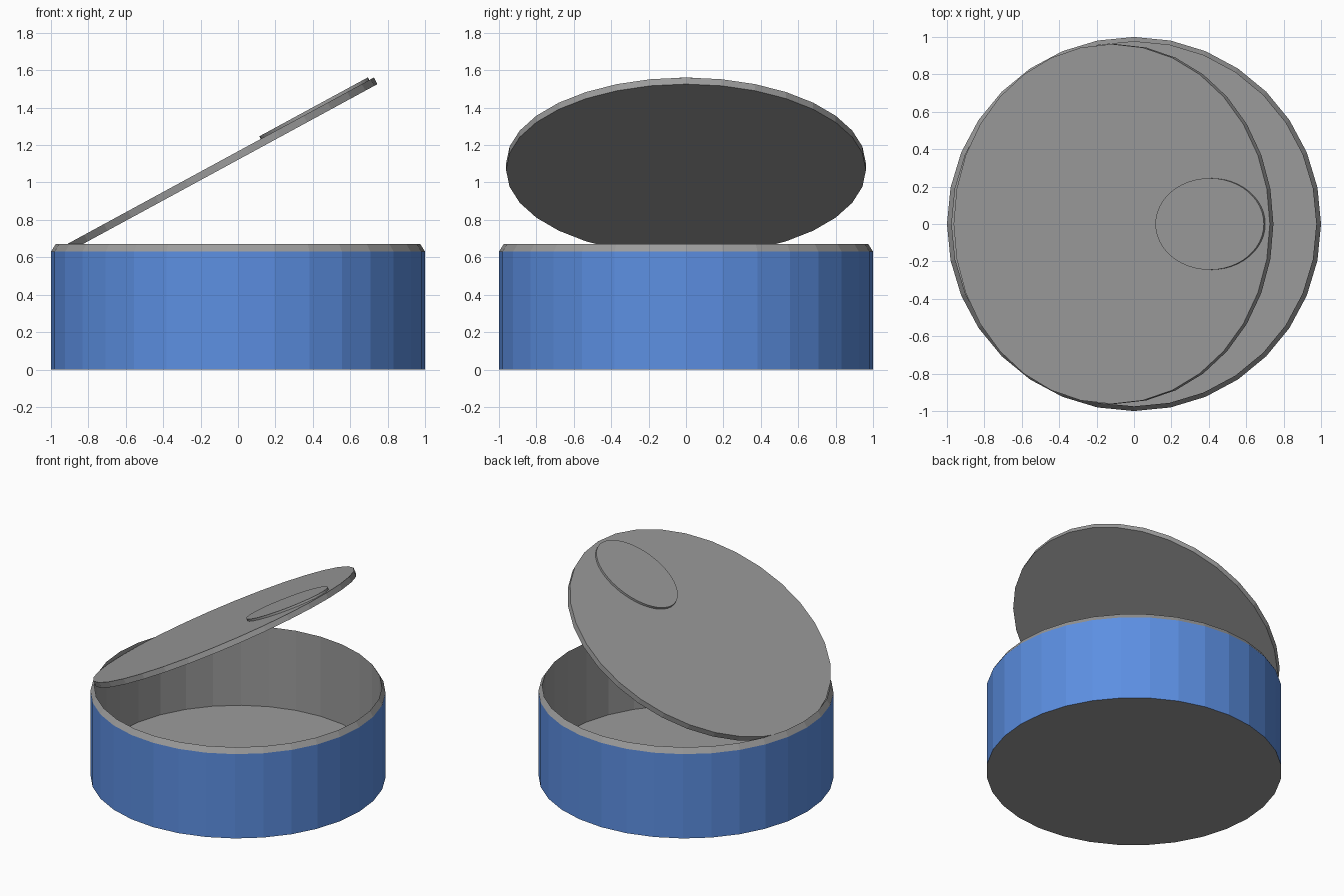
import bpy
import math
from mathutils import Matrix, Vector

default_cube = bpy.data.objects.get("Cube")
if default_cube:
    bpy.data.objects.remove(default_cube, do_unlink=True)

SIDES = 32


def make_material(name, colour):
    mat = bpy.data.materials.new(name)
    mat.use_nodes = True
    mat.diffuse_color = (*colour, 1)
    mat.node_tree.nodes["Principled BSDF"].inputs["Base Color"].default_value = (*colour, 1)
    return mat


def lathe(name, profile, mats, sides=SIDES, band_mats=None):
    """Revolve (radius, height) points around z and cap both ends."""
    verts, faces = [], []
    for radius, height in profile:
        for i in range(sides):
            a = math.tau * i / sides
            verts.append((radius * math.cos(a), radius * math.sin(a), height))
    for band in range(len(profile) - 1):
        low, high = band * sides, (band + 1) * sides
        for i in range(sides):
            j = (i + 1) % sides
            faces.append((low + i, low + j, high + j, high + i))
    faces.append(tuple(reversed(range(sides))))
    faces.append(tuple(range(len(verts) - sides, len(verts))))
    mesh = bpy.data.meshes.new(name)
    mesh.from_pydata(verts, [], faces)
    for mat in mats:
        mesh.materials.append(mat)
    if band_mats:
        for poly in mesh.polygons:
            band = poly.index // sides
            poly.material_index = band_mats[band] if band < len(band_mats) else 0
    obj = bpy.data.objects.new(name, mesh)
    bpy.context.collection.objects.link(obj)
    return obj


metal = make_material("grey metal", (0.33, 0.33, 0.33))
blue = make_material("blue label", (0.107, 0.275, 0.76))

# Open can: blue outer wall, metal bevelled rim, inner wall, floor and base
lathe("can_body", [(1, 0), (1, 0.63), (0.975, 0.67), (0.975, 0.075)],
      [metal, blue], band_mats=[1, 0, 0])

# Lid tilted open, hinged at the -x side of the rim
tilt = Matrix.Translation((-0.119, 0, 1.102)) @ Matrix.Rotation(math.radians(-28.5), 4, "Y")
lid = lathe("lid", [(0.962, -0.04), (0.962, 0)], [metal])
lid.matrix_world = tilt

# Oval pull tab lying on the lid near its raised edge
tab = lathe("pull_tab", [(1, 0), (1, 0.016)], [metal], sides=48)
tab.data.transform(Matrix.Diagonal(Vector((0.33, 0.245, 1, 1))))
tab.matrix_world = tilt @ Matrix.Translation((0.604, 0, 0))
